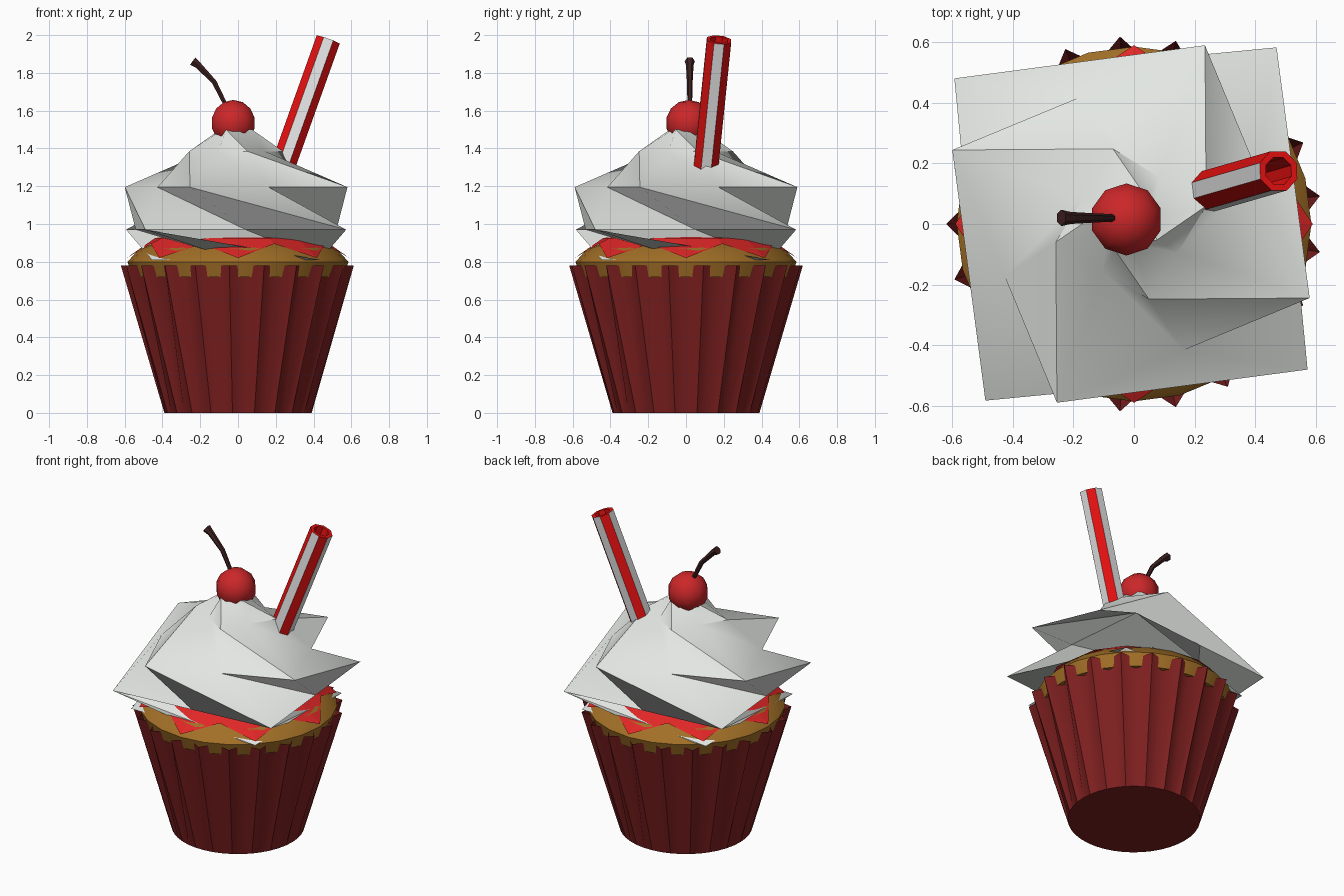
import bpy, bmesh, math
from math import sin, cos, pi, radians
from mathutils import Vector

if "Cube" in bpy.data.objects:
    bpy.data.objects.remove(bpy.data.objects["Cube"])


def material(name, rgb):
    m = bpy.data.materials.new(name)
    m.diffuse_color = (*rgb, 1)
    m.use_nodes = True
    m.node_tree.nodes["Principled BSDF"].inputs["Base Color"].default_value = m.diffuse_color
    return m


WRAP = material("wrapper dark red", (0.21, 0.014, 0.014))
CAKE = material("cake brown", (0.36, 0.16, 0.02))
JAM = material("jam red", (0.75, 0.02, 0.02))
CREAM = material("cream white", (0.78, 0.81, 0.78))
CHERRY = material("cherry red", (0.60, 0.02, 0.022))
STEM = material("stem brown", (0.05, 0.015, 0.015))
STRAW_RED = material("straw red", (0.80, 0.005, 0.005))
STRAW_WHITE = material("straw white", (0.80, 0.80, 0.80))


def loft(name, rings, mats, cap_start=False, cap_end=False, angle=None, rule=None):
    """Skin a list of equal-length closed rings with quads."""
    bm = bmesh.new()
    vs = [[bm.verts.new(p) for p in r] for r in rings]
    n = len(rings[0])
    for k in range(len(vs) - 1):
        for i in range(n):
            j = (i + 1) % n
            f = bm.faces.new((vs[k][i], vs[k][j], vs[k + 1][j], vs[k + 1][i]))
            if rule:
                f.material_index = rule(k, i)
    if cap_start:
        bm.faces.new(vs[0][::-1])
    if cap_end:
        bm.faces.new(vs[-1])
    bmesh.ops.recalc_face_normals(bm, faces=bm.faces)
    me = bpy.data.meshes.new(name)
    bm.to_mesh(me)
    bm.free()
    for m in mats:
        me.materials.append(m)
    ob = bpy.data.objects.new(name, me)
    bpy.context.collection.objects.link(ob)
    if angle:
        bpy.ops.object.select_all(action='DESELECT')
        ob.select_set(True)
        bpy.context.view_layer.objects.active = ob
        bpy.ops.object.shade_smooth_by_angle(angle=radians(angle))
    return ob


def circle(r, z, n, cx=0.0, cy=0.0, start=0.0):
    return [(cx + r * cos(start + 2 * pi * i / n), cy + r * sin(start + 2 * pi * i / n), z)
            for i in range(n)]


def tube_ring(c, axis, r, n):
    u = axis.cross(Vector((0, 1, 0))).normalized()
    v = axis.cross(u).normalized()
    return [c + r * (u * cos(2 * pi * (i + 0.5) / n) + v * sin(2 * pi * (i + 0.5) / n))
            for i in range(n)]


# pleated paper wrapper: round base, 21-point zigzag rim
N = 42
rim = [((0.62 if i % 2 == 0 else 0.542) * cos(pi + 2 * pi * i / N),
        (0.62 if i % 2 == 0 else 0.542) * sin(pi + 2 * pi * i / N), 0.78) for i in range(N)]
loft("wrapper", [circle(0.39, 0, N, start=pi), rim], [WRAP], cap_start=True, angle=60)

# cake top bulging through the pleats
cake_profile = [(0.45, 0.72), (0.56, 0.72), (0.585, 0.80), (0.52, 0.87), (0.38, 0.92), (0.15, 0.95)]
loft("cake", [circle(r, z, 24) for r, z in cake_profile], [CAKE], True, True, angle=50)

# jam layer with eight drip points
jam_edge = [((0.59 if i % 2 == 0 else 0.50) * cos(pi * i / 8),
             (0.59 if i % 2 == 0 else 0.50) * sin(pi * i / 8),
             0.82 if i % 2 == 0 else 0.895) for i in range(16)]
loft("jam", [jam_edge, circle(0.44, 0.925, 16), circle(0.2, 0.965, 16)], [JAM], cap_end=True)


# swirled cream: twisted squares with edge midpoints
def square(r, z, deg):
    pts = []
    for i in range(4):
        a = radians(deg) + i * pi / 2
        pts.append((-0.01 + r * cos(a), r * sin(a), z))
        b = a + pi / 4
        pts.append((-0.01 + r * 0.707 * cos(b), r * 0.707 * sin(b), z))
    return pts


levels = [(0.63, 0.81, 405), (0.755, 0.97, 320.5), (0.638, 1.195, 247.5),
          (0.255, 1.385, 193.5), (0.10, 1.50, 148)]
loft("cream_swirl", [square(*l) for l in levels], [CREAM], cap_end=True, angle=35)

# cherry
bpy.ops.mesh.primitive_uv_sphere_add(segments=10, ring_count=7, radius=0.122,
                                     location=(-0.025, 0.015, 1.535))
cherry = bpy.context.object
cherry.name = "cherry"
cherry.data.materials.append(CHERRY)
bpy.ops.object.shade_smooth()

# bent cherry stem, thicker at the tip
path = [Vector(p) for p in ((-0.06, 0.02, 1.62), (-0.125, 0.02, 1.75),
                            (-0.21, 0.02, 1.84), (-0.24, 0.02, 1.862))]
rings = []
for i, (p, r) in enumerate(zip(path, (0.012, 0.015, 0.02, 0.027))):
    d = path[min(i + 1, 3)] - path[max(i - 1, 0)]
    rings.append(tube_ring(p, d, r, 6))
loft("cherry_stem", rings, [STEM], True, True, angle=40)

# hollow striped straw: alternating outer faces, red rim and inside
low, high = Vector((0.20, 0.095, 1.20)), Vector((0.477, 0.175, 1.975))
ax = high - low
loft("straw", [tube_ring(low, ax, 0.07, 8), tube_ring(high, ax, 0.07, 8),
               tube_ring(high, ax, 0.048, 8), tube_ring(low, ax, 0.048, 8)],
     [STRAW_RED, STRAW_WHITE], rule=lambda k, i: i % 2 if k == 0 else 0)
